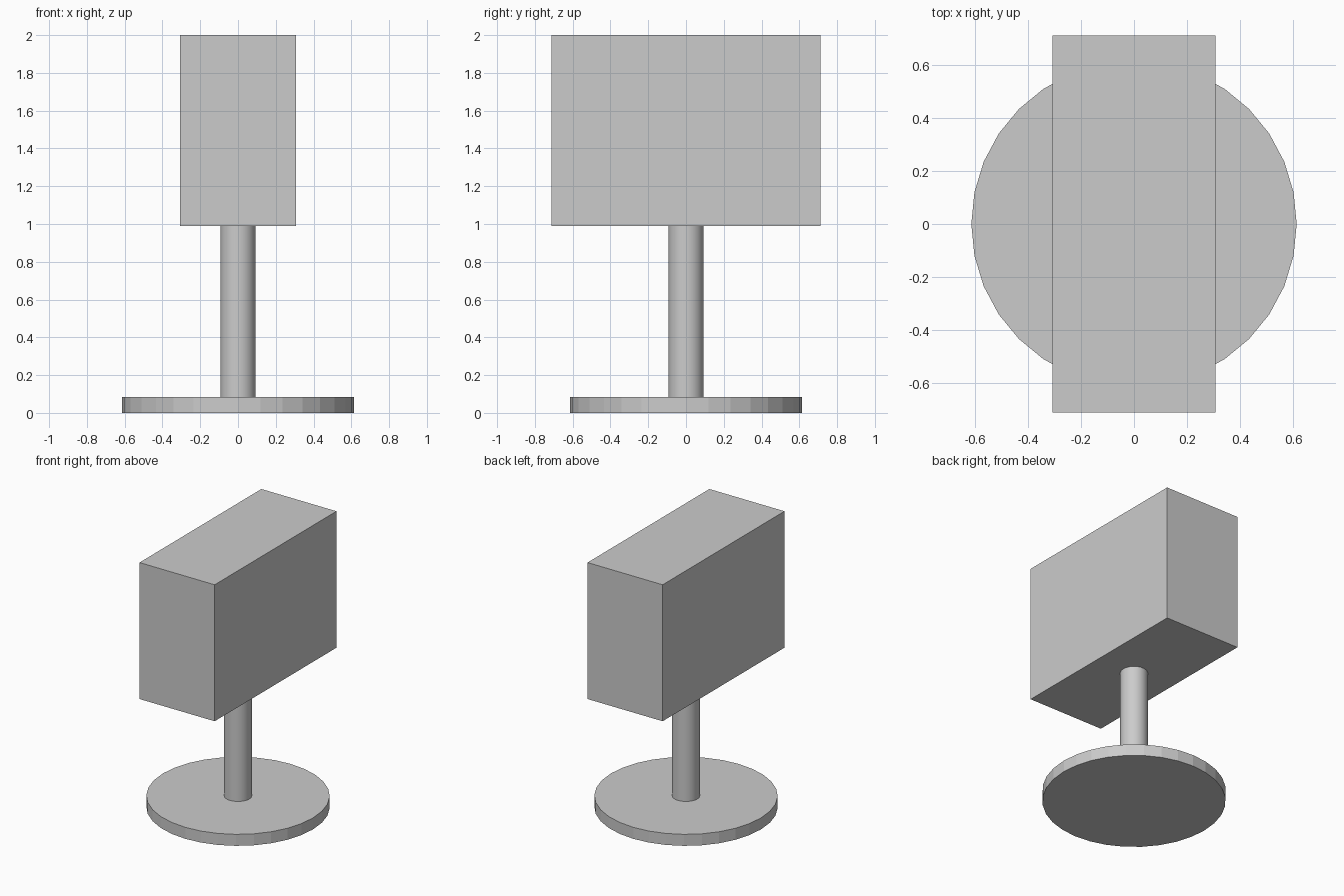
import bpy

if "Cube" in bpy.data.objects:
    bpy.data.objects.remove(bpy.data.objects["Cube"])

BASE_TOP, BOX_BOTTOM, TOP = 0.085, 0.99, 2.0


def cylinder(name, radius, z0, z1):
    bpy.ops.mesh.primitive_cylinder_add(
        vertices=32, radius=radius, depth=z1 - z0, location=(0, 0, (z0 + z1) / 2))
    obj = bpy.context.object
    obj.name = name
    return obj


# Faceted round foot
cylinder("base_disc", 0.615, 0, BASE_TOP)

# Smooth post between foot and box
cylinder("post", 0.093, BASE_TOP, BOX_BOTTOM)
bpy.ops.object.shade_smooth_by_angle()

# Rectangular box on top
bpy.ops.mesh.primitive_cube_add(size=1, location=(0, 0, (BOX_BOTTOM + TOP) / 2))
box = bpy.context.object
box.name = "box"
box.dimensions = (0.615, 1.425, TOP - BOX_BOTTOM)
bpy.ops.object.transform_apply(location=False, rotation=False, scale=True)
